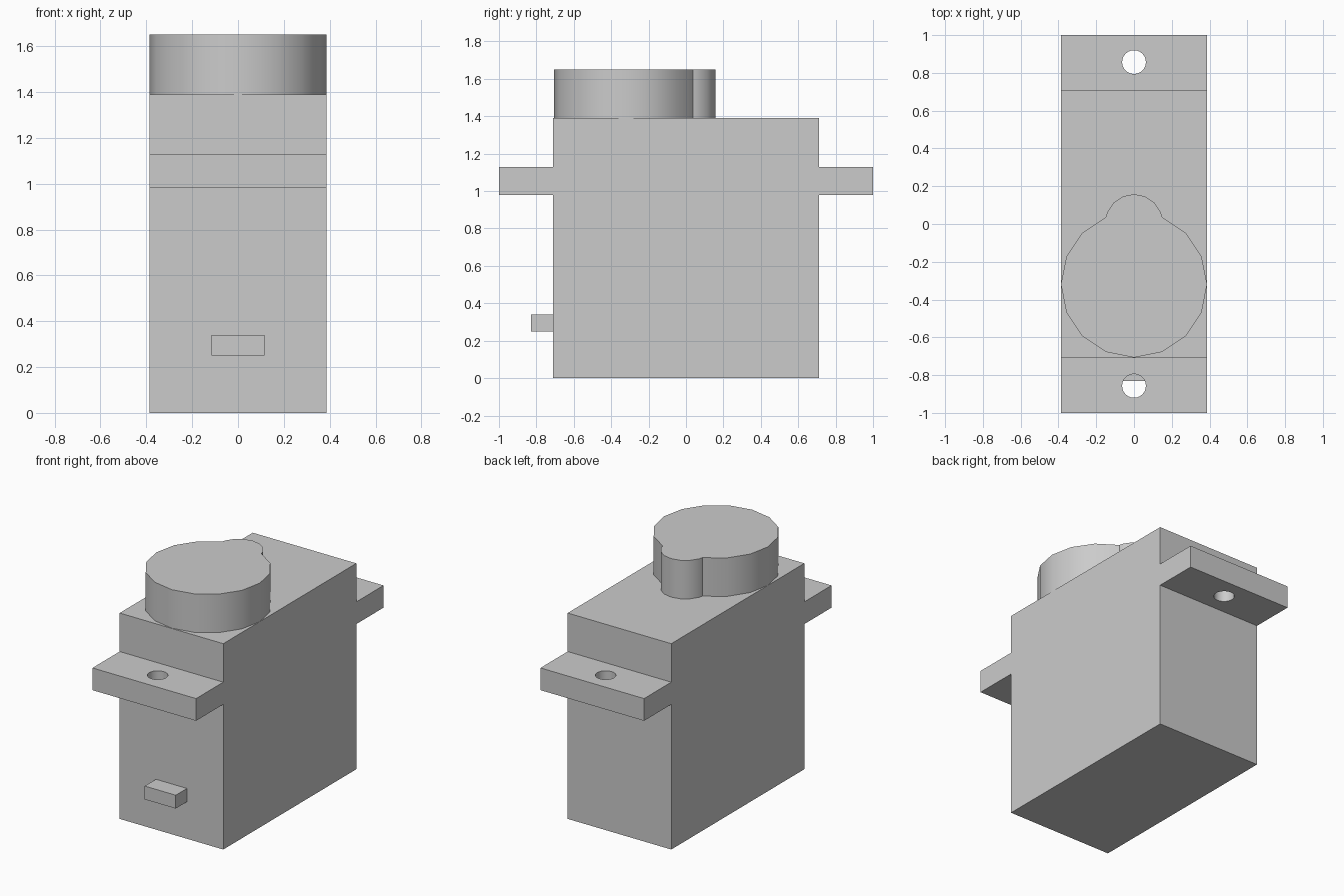
import bpy, bmesh, math
from mathutils import Vector

if "Cube" in bpy.data.objects:
    bpy.data.objects.remove(bpy.data.objects["Cube"], do_unlink=True)

grey = bpy.data.materials.new("light grey plastic")
grey.use_nodes = True
colour = (0.6, 0.6, 0.6, 1)
grey.diffuse_color = colour
grey.node_tree.nodes["Principled BSDF"].inputs["Base Color"].default_value = colour


def prism(name, points, along):
    """Extrude a closed outline of 3D points along a vector."""
    bm = bmesh.new()
    face = bm.faces.new([bm.verts.new(p) for p in points])
    new = bmesh.ops.extrude_face_region(bm, geom=[face])["geom"]
    bmesh.ops.translate(bm, vec=along, verts=[v for v in new if isinstance(v, bmesh.types.BMVert)])
    bmesh.ops.recalc_face_normals(bm, faces=bm.faces)
    mesh = bpy.data.meshes.new(name)
    bm.to_mesh(mesh)
    bm.free()
    mesh.materials.append(grey)
    obj = bpy.data.objects.new(name, mesh)
    bpy.context.collection.objects.link(obj)
    return obj


def arc(centre_y, radius, z, steps, count):
    """Points counted round from the +y direction."""
    angles = [math.pi / 2 + 2 * math.pi * k / count for k in steps]
    return [(radius * math.cos(a), centre_y + radius * math.sin(a), z) for a in angles]


def select(obj):
    bpy.ops.object.select_all(action="DESELECT")
    obj.select_set(True)
    bpy.context.view_layer.objects.active = obj


half_width, half_depth, height = 0.387, 0.71, 1.39
tab_low, tab_high = 0.98, 1.13

# Case with a mounting tab at each end
half = [(half_depth, 0), (half_depth, tab_low), (1, tab_low),
        (1, tab_high), (half_depth, tab_high), (half_depth, height)]
outline = half + [(-y, z) for y, z in reversed(half)]
case = prism("case", [(-half_width, y, z) for y, z in outline], Vector((2 * half_width, 0, 0)))

# Screw holes through the tabs
for y in (-0.857, 0.857):
    cutter = prism("hole_cutter", arc(y, 0.063, tab_low - 0.1, range(24), 24), Vector((0, 0, 0.35)))
    cutter.hide_render = True
    cut = case.modifiers.new("screw_hole", "BOOLEAN")
    cut.operation = "DIFFERENCE"
    cut.solver = "EXACT"
    cut.object = cutter
    select(case)
    bpy.ops.object.modifier_apply(modifier=cut.name)
    bpy.data.objects.remove(cutter, do_unlink=True)

# Gear housing: large round with a small lobe behind it
base = height - 0.005
profile = arc(-0.32, half_width, base, range(1, 16), 16) + arc(0.005, 0.153, base, range(-3, 4), 16)
housing = prism("gear_housing", profile, Vector((0, 0, 1.65 - base)))

# Cable outlet low on the front
w, low, high = 0.116, 0.25, 0.34
prism("cable_outlet", [(-w, -0.83, low), (w, -0.83, low), (w, -0.83, high), (-w, -0.83, high)],
      Vector((0, 0.125, 0)))

for obj in (case, housing):
    select(obj)
    bpy.ops.object.shade_smooth_by_angle(angle=math.radians(30))
